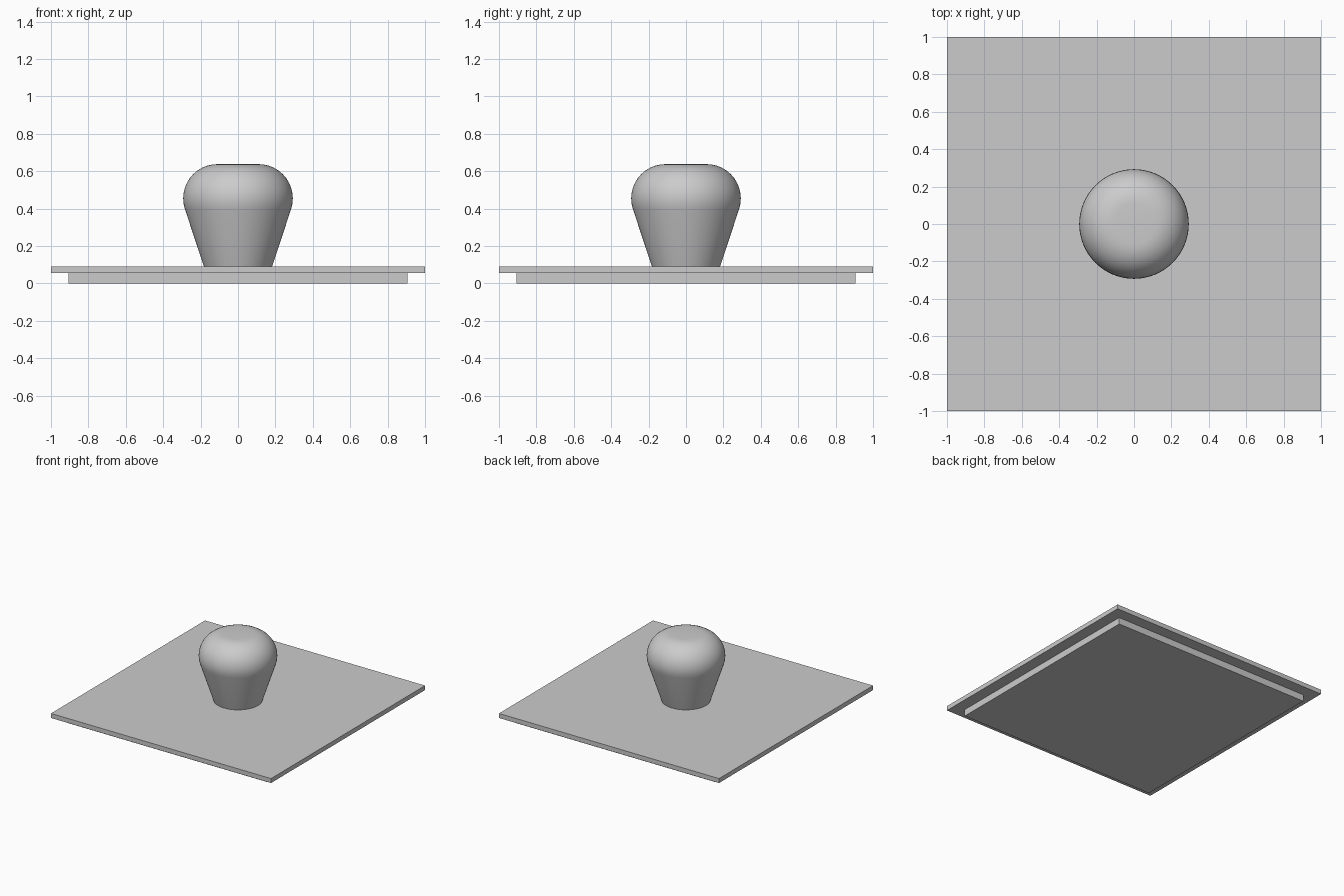
import bpy
import bmesh
import math

cube = bpy.data.objects.get("Cube")
if cube:
    bpy.data.objects.remove(cube, do_unlink=True)

# Single grey finish
grey = bpy.data.materials.new("plain_grey")
grey.use_nodes = True
colour = (0.6, 0.6, 0.6, 1)
grey.diffuse_color = colour
grey.node_tree.nodes["Principled BSDF"].inputs["Base Color"].default_value = colour


def slab(name, width, bottom, top):
    bpy.ops.mesh.primitive_cube_add(size=1, location=(0, 0, (bottom + top) / 2))
    obj = bpy.context.object
    obj.name = name
    obj.scale = (width, width, top - bottom)
    bpy.ops.object.transform_apply(location=False, rotation=False, scale=True)
    obj.data.materials.append(grey)


def lathe(name, profile, segments):
    bm = bmesh.new()
    rings = []
    for radius, z in profile:
        ring = []
        for i in range(segments):
            a = math.tau * i / segments
            ring.append(bm.verts.new((radius * math.cos(a), radius * math.sin(a), z)))
        rings.append(ring)
    for low, high in zip(rings, rings[1:]):
        for i in range(segments):
            j = (i + 1) % segments
            bm.faces.new((low[i], low[j], high[j], high[i]))
    bm.faces.new(rings[0][::-1])
    bm.faces.new(rings[-1])
    mesh = bpy.data.meshes.new(name)
    bm.to_mesh(mesh)
    bm.free()
    obj = bpy.data.objects.new(name, mesh)
    bpy.context.collection.objects.link(obj)
    mesh.materials.append(grey)
    bpy.ops.object.select_all(action='DESELECT')
    obj.select_set(True)
    bpy.context.view_layer.objects.active = obj
    bpy.ops.object.shade_smooth_by_angle(angle=math.radians(30))


# Lid plate and the smaller locating plate beneath it
slab("inner_plate", 1.81, 0, 0.055)
slab("lid_plate", 2, 0.055, 0.092)

# Knob: tapered stem flowing into a rounded shoulder with a flat top
shoulder, centre_z, flat_radius = 0.183, 0.455, 0.11
profile = [(0.183, 0.092)]
for k in range(13):
    a = math.radians(-18 + 108 * k / 12)
    profile.append((flat_radius + shoulder * math.cos(a), centre_z + shoulder * math.sin(a)))
lathe("knob", profile, 64)
